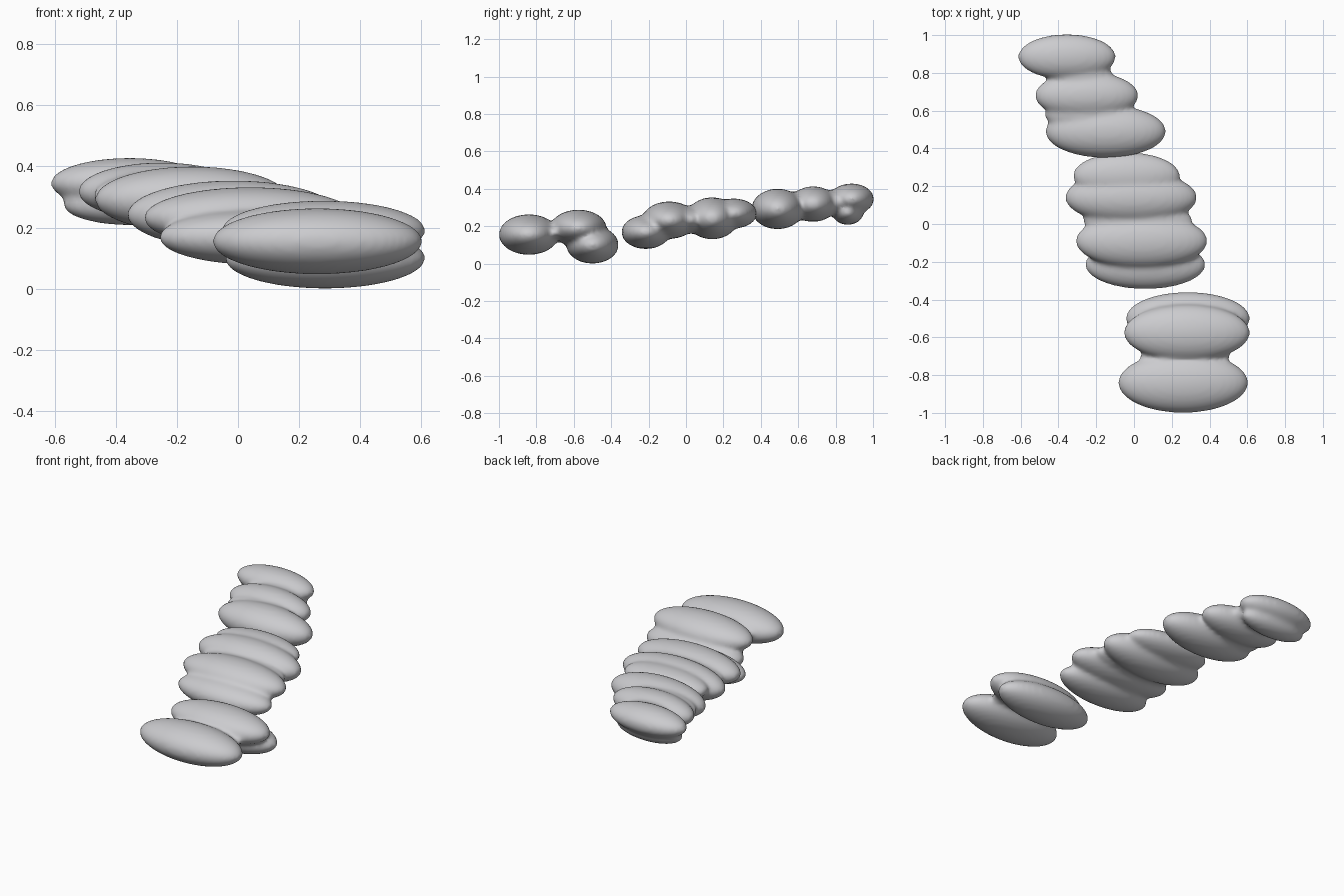
import bpy
import bmesh
from mathutils import Matrix, Vector

cube = bpy.data.objects.get("Cube")
if cube:
    bpy.data.objects.remove(cube, do_unlink=True)

# Single soft grey material
grey = bpy.data.materials.new("soft_grey")
grey.use_nodes = True
colour = (0.6, 0.6, 0.62, 1.0)
grey.diffuse_color = colour
grey.node_tree.nodes["Principled BSDF"].inputs["Base Color"].default_value = colour


def blob_cluster(name, lobes):
    """Fuse ellipsoid lobes (centre, half size) into one smooth body."""
    bm = bmesh.new()
    for centre, half in lobes:
        matrix = Matrix.Translation(centre) @ Matrix.Diagonal(Vector(half)).to_4x4()
        bmesh.ops.create_uvsphere(bm, u_segments=48, v_segments=32,
                                  radius=1.0, matrix=matrix)
    mesh = bpy.data.meshes.new(name)
    bm.to_mesh(mesh)
    bm.free()
    mesh.materials.append(grey)
    mesh.shade_smooth()
    obj = bpy.data.objects.new(name, mesh)
    bpy.context.collection.objects.link(obj)
    fuse = obj.modifiers.new("fuse", 'REMESH')
    fuse.mode = 'VOXEL'
    fuse.voxel_size = 0.012
    fuse.use_smooth_shade = True
    soften = obj.modifiers.new("soften", 'SMOOTH')
    soften.factor = 0.5
    soften.iterations = 12
    return obj


# Front cluster: leading lobe, neck, raised lobe and low rear lobe
blob_cluster("front_cluster", [
    ((0.26, -0.84, 0.155), (0.345, 0.16, 0.108)),
    ((0.27, -0.70, 0.165), (0.24, 0.09, 0.045)),
    ((0.28, -0.575, 0.19), (0.335, 0.15, 0.098)),
    ((0.285, -0.50, 0.10), (0.33, 0.14, 0.10)),
])

# Middle cluster: four close lobes with a neck at the centre
blob_cluster("middle_cluster", [
    ((0.06, -0.215, 0.168), (0.32, 0.13, 0.09)),
    ((0.04, -0.09, 0.232), (0.35, 0.145, 0.10)),
    ((0.02, 0.02, 0.235), (0.29, 0.10, 0.075)),
    ((-0.015, 0.14, 0.242), (0.35, 0.14, 0.112)),
    ((-0.04, 0.255, 0.268), (0.285, 0.125, 0.08)),
])

# Back cluster: wide lobe, middle lobe, neck and stacked end lobes
blob_cluster("back_cluster", [
    ((-0.15, 0.49, 0.292), (0.32, 0.14, 0.108)),
    ((-0.23, 0.58, 0.305), (0.245, 0.09, 0.08)),
    ((-0.25, 0.68, 0.318), (0.275, 0.125, 0.095)),
    ((-0.29, 0.79, 0.325), (0.175, 0.09, 0.07)),
    ((-0.355, 0.885, 0.345), (0.26, 0.12, 0.083)),
    ((-0.35, 0.865, 0.275), (0.225, 0.085, 0.068)),
])
